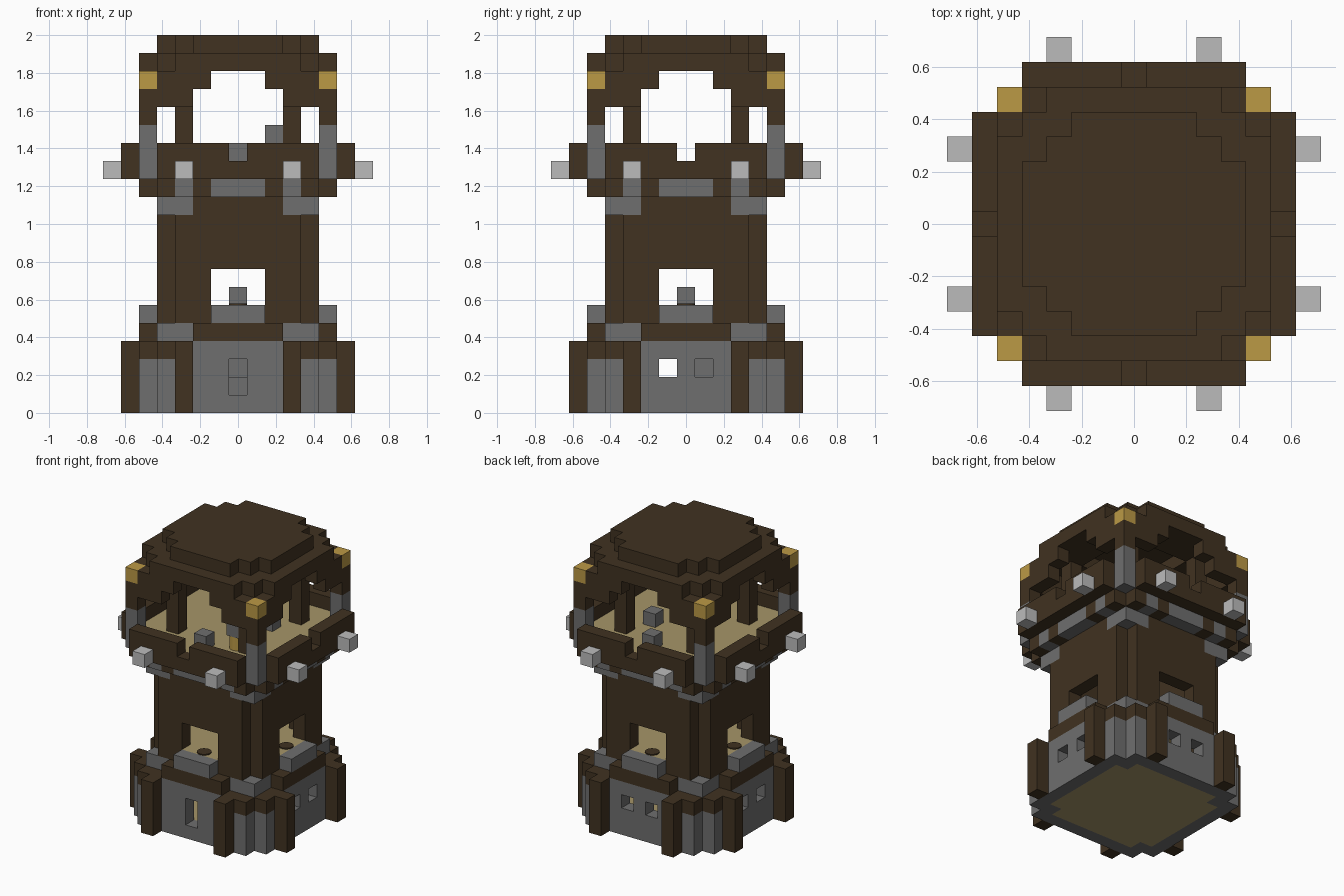
import bpy
import bmesh
from mathutils import Vector

cube = bpy.data.objects.get("Cube")
if cube:
    bpy.data.objects.remove(cube)

U = 2 / 21  # edge length of one building block


def make_material(name, rgb):
    mat = bpy.data.materials.new(name)
    mat.use_nodes = True
    mat.diffuse_color = (*rgb, 1)
    bsdf = next(n for n in mat.node_tree.nodes if n.type == 'BSDF_PRINCIPLED')
    bsdf.inputs["Base Color"].default_value = (*rgb, 1)
    return mat


MATS = {
    "wood": make_material("dark wood", (0.052, 0.032, 0.015)),
    "stone": make_material("grey stone", (0.156, 0.156, 0.156)),
    "lamp": make_material("pale lamp", (0.5, 0.5, 0.5)),
    "gold": make_material("gold", (0.5, 0.32, 0.06)),
    "plank": make_material("tan planks", (0.38, 0.3, 0.14)),
}

grid = {}  # block position -> (part, colour)
SPAN = range(-7, 8)


def fill(part, colour, layers, rule):
    """Place blocks on the layers wherever rule(far, near) holds; four-fold symmetric."""
    for z in layers:
        for x in SPAN:
            for y in SPAN:
                far, near = max(abs(x), abs(y)), min(abs(x), abs(y))
                if rule(far, near):
                    grid[x, y, z] = (part, colour)


def block(part, colour, *cells):
    for c in cells:
        grid[c] = (part, colour)


def carve(*cells):
    for c in cells:
        grid.pop(c, None)


def corner(f, n):
    return f == 4 and n >= 3


# Stone base with plank floor, timber posts and capped corners
fill("base_wall", "stone", range(4), lambda f, n: (f == 5 and n < 5) or (f == 4 and n == 4))
fill("base_cap", "wood", [3], lambda f, n: f in (4, 5) and n in (3, 4) and f + n > 7)
fill("base_floor", "plank", [0], lambda f, n: f <= 4 and n < 4)
fill("base_post", "wood", range(4), lambda f, n: f == 6 and n == 3)

# Base openings: a door slot in front, two small windows on the other sides
carve((0, -5, 1), (0, -5, 2))
for s in (-1, 1):
    carve((5, s, 2), (-5, s, 2), (s, 5, 2))
block("inner_steps", "stone", (0, 0, 1), (0, 1, 1), (0, 1, 2))

# Ledge above the base
fill("base_ledge", "wood", [4], lambda f, n: f in (4, 5) and n <= 2)
fill("ledge_corner", "stone", [4], corner)

# Tower shaft with a window on each side
fill("tower_wall", "wood", range(5, 12), lambda f, n: (f == 4 and n < 4) or (f == 3 and n == 3))
fill("tower_floor", "plank", [5], lambda f, n: f <= 3 or (f == 4 and n <= 1))
fill("window_sill", "stone", [5], lambda f, n: f == 5 and n <= 1)
for cell in [c for c in grid if c[2] in (6, 7)]:
    if max(abs(cell[0]), abs(cell[1])) == 4 and min(abs(cell[0]), abs(cell[1])) <= 1:
        carve(cell)
block("floor_stone", "stone", (0, 0, 6))

# Corbels under the platform
fill("corbel", "stone", [11], corner)
fill("platform_ring", "wood", [12], lambda f, n: (f == 5 and n < 5) or f == 4)
fill("platform_bracket", "stone", [12], lambda f, n: f == 5 and n in (0, 1, 3))

# Platform floor, notched railing and lamps
fill("platform_floor", "plank", [13], lambda f, n: f <= 5 and n < 5)
fill("railing", "wood", [13], lambda f, n: f == 6 and n <= 4)
fill("railing", "wood", [14], lambda f, n: f == 6 and 1 <= n <= 4)
fill("lamp", "lamp", [13], lambda f, n: f == 7 and n == 3)

# Furniture on the platform
block("platform_seat", "stone", (0, -4, 14), (0, 4, 14), (2, 1, 14), (2, -3, 15))

# Corner posts and inner posts
fill("corner_post_foot", "stone", range(13, 16), lambda f, n: f == n == 5)
fill("corner_post", "wood", range(16, 18), lambda f, n: f == n == 5)
fill("corner_finial", "gold", [18], lambda f, n: f == n == 5)
fill("inner_post", "wood", range(14, 19), lambda f, n: f == n == 3)

# Stepped arches and roof
fill("roof_arch", "wood", [17], lambda f, n: f == 5 and n in (3, 4))
fill("roof_arch", "wood", [18], lambda f, n: f == 5 and n in (2, 3, 4))
fill("roof_eave", "wood", [19], lambda f, n: 3 <= f <= 5 and f + n <= 8)
fill("roof_top", "wood", [20], lambda f, n: f <= 4 and f + n <= 6)

# Turn the blocks of each part into one mesh made of the exposed faces
AXES = [Vector(a) for a in ((1, 0, 0), (0, 1, 0), (0, 0, 1))]


def add_faces(bm, cell):
    centre = Vector(cell) + Vector((0, 0, 0.5))
    for i, axis in enumerate(AXES):
        a, b = AXES[(i + 1) % 3] / 2, AXES[(i + 2) % 3] / 2
        for s in (-1, 1):
            if tuple(int(v) for v in Vector(cell) + axis * s) in grid:
                continue
            mid = centre + axis * s / 2
            ring = [mid - a - b, mid + a - b, mid + a + b, mid - a + b]
            bm.faces.new([bm.verts.new(p * U) for p in ring[::s]])


def add_object(name, colour, bm):
    mesh = bpy.data.meshes.new(name)
    bm.to_mesh(mesh)
    bm.free()
    mesh.materials.append(MATS[colour])
    bpy.context.collection.objects.link(bpy.data.objects.new(name, mesh))


for part, colour in sorted(set(grid.values())):
    bm = bmesh.new()
    for cell, owner in grid.items():
        if owner == (part, colour):
            add_faces(bm, cell)
    bmesh.ops.remove_doubles(bm, verts=bm.verts, dist=U / 100)
    bmesh.ops.dissolve_limit(bm, angle_limit=0.01, verts=bm.verts, edges=bm.edges)
    add_object(part, colour, bm)


def cylinder(name, colour, pos, radius, height):
    bm = bmesh.new()
    bmesh.ops.create_cone(bm, cap_ends=True, segments=16, radius1=radius * U,
                          radius2=radius * U, depth=height * U)
    bmesh.ops.translate(bm, verts=bm.verts, vec=(Vector(pos) + Vector((0, 0, height / 2))) * U)
    add_object(name, colour, bm)


# Round pieces: a drum below the stone block and a disc in each window
cylinder("drum", "gold", (2, -3, 14), 0.5, 1)
for x, y in ((0, -4), (0, 4), (-4, 0), (4, 0)):
    cylinder("window_disc", "wood", (x, y, 6), 0.5, 0.08)
